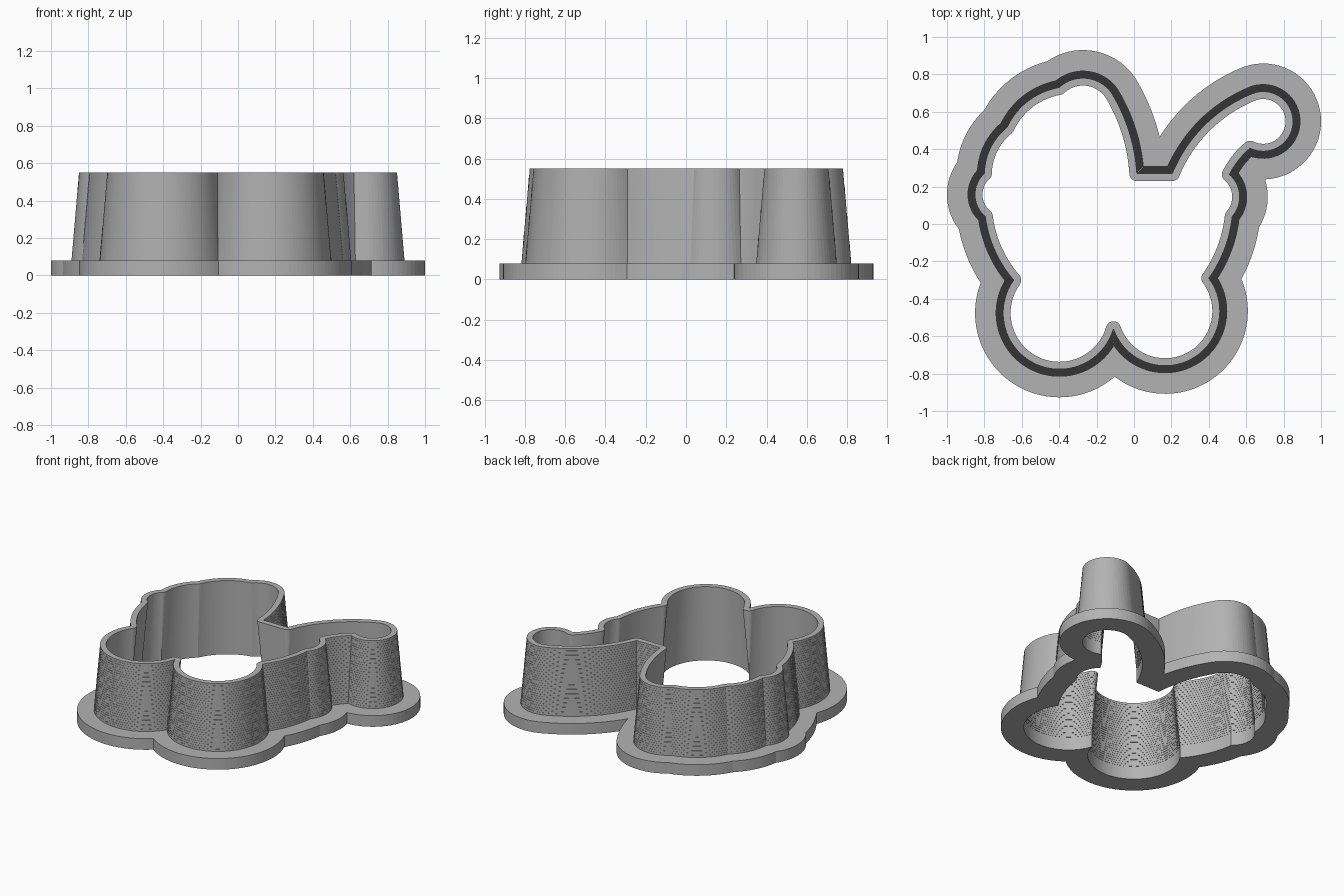
import bpy
import math
from mathutils import Vector
from mathutils.geometry import intersect_line_line, intersect_point_line

cube = bpy.data.objects.get("Cube")
if cube:
    bpy.data.objects.remove(cube)

FLANGE_TOP, RIM_TOP = 0.08, 0.55
WALL, FLANGE = 0.04, 0.15      # wall thickness and flange reach from the outline
LAYERS = 30                    # fine steps up the tapering wall
SPACING = 0.016

# Outline as chained arcs: (middle point, end point), clockwise from the front notch
START = (-0.11, -0.56)
ARCS = [
    ((-0.61, -0.69), (-0.643, -0.30)),   # front right lobe
    ((-0.74, -0.15), (-0.795, 0.04)),    # right side
    ((-0.85, 0.15), (-0.80, 0.27)),
    ((-0.77, 0.40), (-0.68, 0.515)),
    ((-0.575, 0.65), (-0.40, 0.73)),
    ((-0.27, 0.78), (-0.12, 0.70)),      # back lobe
    ((-0.035, 0.52), (0.015, 0.27)),
    ((0.11, 0.27), (0.205, 0.27)),       # straight back notch
    ((0.36, 0.51), (0.64, 0.70)),        # hooked arm
    ((0.85, 0.54), (0.62, 0.405)),
    ((0.56, 0.343), (0.51, 0.265)),
    ((0.565, 0.14), (0.525, 0.04)),      # left side
    ((0.485, -0.13), (0.40, -0.29)),
    ((0.38, -0.665), START),             # front left lobe
]


def arc(a, m, b):
    """Points and left-hand normals along the arc a-m-b."""
    a, m, b = (Vector((*p, 0)) for p in (a, m, b))
    u, v = m - a, b - a
    cross = u.x * v.y - u.y * v.x
    if abs(cross) < 1e-5:
        n = max(2, round(v.length / SPACING))
        normal = Vector((-v.y, v.x, 0)).normalized()
        return [(a.lerp(b, i / n), normal) for i in range(n + 1)]
    uu, vv = u.length_squared, v.length_squared
    c = a + Vector((v.y * uu - u.y * vv, u.x * vv - v.x * uu, 0)) / (2 * cross)
    r = (a - c).length
    start = math.atan2(a.y - c.y, a.x - c.x)
    sweep = math.atan2(b.y - c.y, b.x - c.x) - start
    side = 1 if cross > 0 else -1
    sweep = side * ((side * sweep) % math.tau)
    n = max(4, round(abs(sweep) * r / SPACING))
    out = []
    for i in range(n + 1):
        t = start + sweep * i / n
        d = Vector((math.cos(t), math.sin(t), 0))
        out.append((c + r * d, -side * d))
    return out


def build_outline():
    """All arcs in turn, with a fan of normals at each corner."""
    pieces, p = [], START
    for mid, end in ARCS:
        pieces.append(arc(p, mid, end))
        p = end
    samples = []
    for k, piece in enumerate(pieces):
        samples += piece
        point, n0 = piece[-1]
        n1 = pieces[(k + 1) % len(pieces)][0][1]
        turn = math.atan2(n0.x * n1.y - n0.y * n1.x, n0.dot(n1))
        steps = max(1, round(abs(turn) / 0.2))
        base = math.atan2(n0.y, n0.x)
        for i in range(1, steps):
            t = base + turn * i / steps
            samples.append((point, Vector((math.cos(t), math.sin(t), 0))))
    return samples


OUTLINE = build_outline()


def distance(p):
    best = 9.0
    for i, (a, _) in enumerate(OUTLINE):
        b = OUTLINE[i - 1][0]
        if (a - p).length > 0.25 or (a - b).length < 1e-6:
            continue
        q, t = intersect_point_line(p, a, b)
        q = a if t < 0 else b if t > 1 else q
        best = min(best, (q - p).length)
    return best


def offset(d):
    """Outline moved outward by d; overlapping stretches collapse to their crossing."""
    pts = [p + n * d for p, n in OUTLINE]
    if d == 0:
        return pts
    count = len(pts)
    good = [distance(p) > abs(d) - 0.002 for p in pts]
    out = list(pts)
    for i in range(count):
        if good[i]:
            continue
        a, b = i, i
        while not good[a % count]:
            a -= 1
        while not good[b % count]:
            b += 1
        pa, pb = pts[a % count], pts[b % count]
        mid = (pa + pb) / 2
        hit = intersect_line_line(pts[(a - 1) % count], pa, pb, pts[(b + 1) % count])
        out[i] = hit[0] if hit and (hit[0] - mid).length < 0.03 else mid
    return out


def loft(name, rings, material):
    """Skin a stack of matching (points, height) rings."""
    n = len(OUTLINE)
    verts = [(p.x, p.y, z) for pts, z in rings for p in pts]
    faces = []
    for k in range(len(rings) - 1):
        for i in range(n):
            j = (i + 1) % n
            faces.append((k * n + i, (k + 1) * n + i, (k + 1) * n + j, k * n + j))
    mesh = bpy.data.meshes.new(name)
    mesh.from_pydata(verts, [], faces)
    mesh.materials.append(material)
    obj = bpy.data.objects.new(name, mesh)
    bpy.context.collection.objects.link(obj)


def stepped(low, high):
    """Rings climbing from low to high outline in small vertical steps."""
    rings = []
    for k in range(LAYERS):
        pts = [a.lerp(b, k / (LAYERS - 1)) for a, b in zip(low, high)]
        for s in (k, k + 1):
            rings.append((pts, FLANGE_TOP + (RIM_TOP - FLANGE_TOP) * s / LAYERS))
    return rings


grey = bpy.data.materials.new("plain_grey")
grey.use_nodes = True
colour = (0.45, 0.45, 0.45, 1)
grey.diffuse_color = colour
grey.node_tree.nodes["Principled BSDF"].inputs["Base Color"].default_value = colour

inner, middle = offset(-WALL), offset(0)
outer, edge = offset(WALL), offset(FLANGE)

# Flat flange around the foot
loft("base_flange", [(middle, FLANGE_TOP), (middle, 0), (edge, 0),
                     (edge, FLANGE_TOP), (outer, FLANGE_TOP)], grey)
# Tapering wall: outside up, over the rim, inside down
loft("cutting_wall", stepped(outer, middle) + stepped(middle, inner)[::-1], grey)
